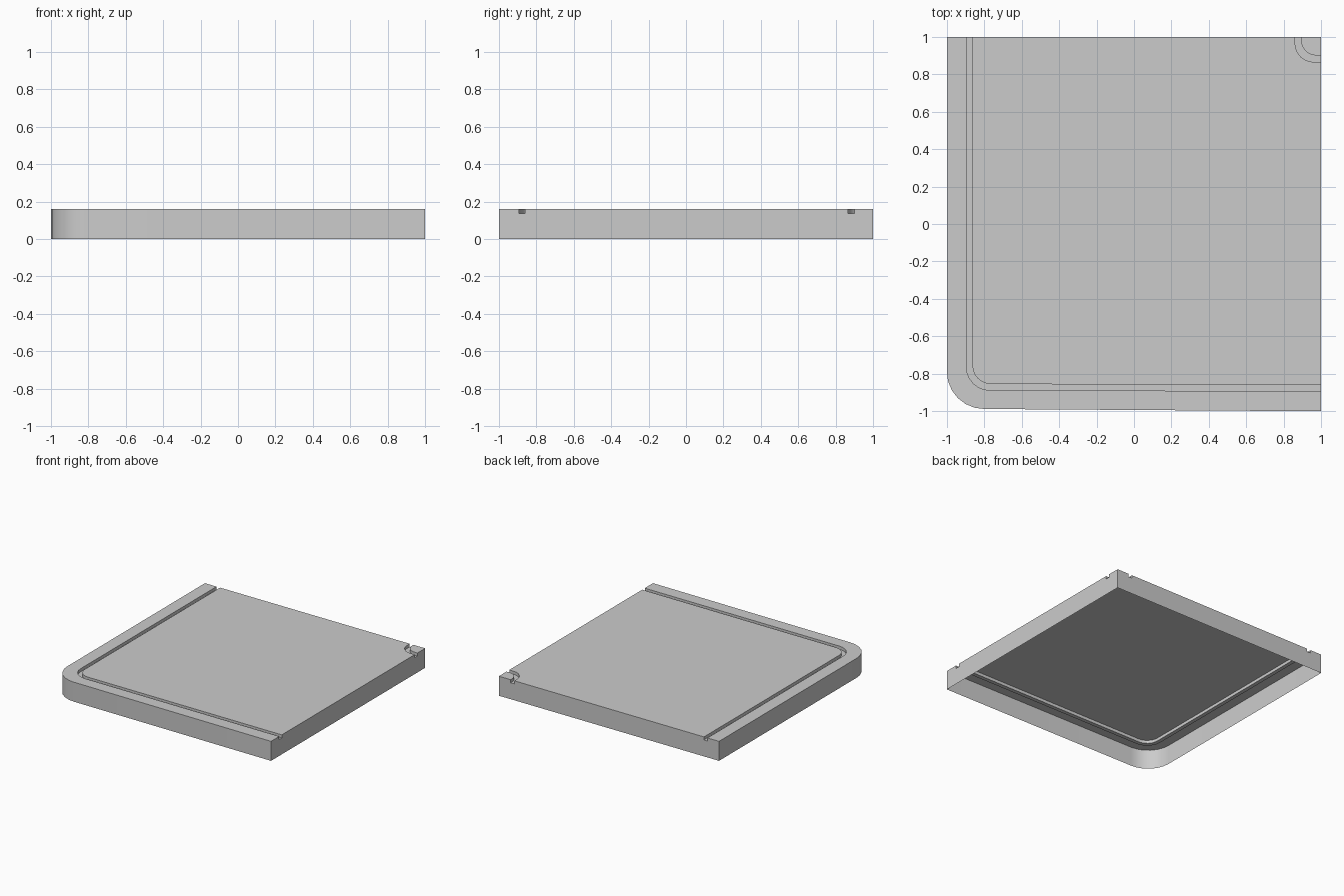
import bpy, bmesh, math

if "Cube" in bpy.data.objects:
    bpy.data.objects.remove(bpy.data.objects["Cube"])

TOP, FLOOR, SEG = 0.16, 0.135, 6
bm = bmesh.new()


def path(start, cx, cy, r, end):
    """Left edge, rounded lower-left corner, then bottom edge."""
    arc = [(cx - r * math.cos(a), cy - r * math.sin(a))
           for a in (i * math.pi / 2 / SEG for i in range(SEG + 1))]
    return [start] + arc + [end]


def face(pts):
    return bm.faces.new([bm.verts.new(p) for p in pts])


def at(pts, z):
    return [(x, y, z) for x, y in pts]


def strip(a, b):
    for i in range(len(a) - 1):
        face([a[i], a[i + 1], b[i + 1], b[i]])


# Outlines: slab edge, then both sides of the long groove and the corner groove
edge = path((-1, 1), -0.80, -0.788, 0.20, (1, -1))
long_out = path((-0.895, 1), -0.77, -0.763, 0.125, (1, -0.893))
long_in = path((-0.863, 1), -0.763, -0.755, 0.10, (1, -0.86))
small_out = path((0.86, 1), 0.96, 0.965, 0.10, (1, 0.865))
small_in = path((0.893, 1), 0.973, 0.98, 0.08, (1, 0.90))

# Top panels
face(at(edge + long_out[::-1], TOP))
face(at(long_in + small_out[::-1], TOP))
face(at(small_in + [(1, 1)], TOP))

# Groove walls and floors
for a, b in ((long_out, long_in), (small_out, small_in)):
    strip(at(a, TOP), at(a, FLOOR))
    strip(at(a, FLOOR), at(b, FLOOR))
    strip(at(b, FLOOR), at(b, TOP))

# Outer wall around the front and left sides
strip(at(edge, 0), at(edge, TOP))

# Notched walls where the grooves run out at the back and right
grooves = (long_out, long_in, small_out, small_in)
for end, place in ((0, lambda t, z: (t, 1, z)), (1, lambda t, z: (1, t, z))):
    a, b, c, d = [p[0][0] if end == 0 else p[-1][1] for p in grooves]
    prof = [(-1, 0), (-1, TOP)]
    for s, e in ((a, b), (c, d)):
        prof += [(s, TOP), (s, FLOOR), (e, FLOOR), (e, TOP)]
    prof += [(1, TOP), (1, 0)]
    face([place(t, z) for t, z in prof])

# Weld into one open-bottomed shell facing outward
bmesh.ops.remove_doubles(bm, verts=bm.verts[:], dist=1e-4)
bmesh.ops.recalc_face_normals(bm, faces=bm.faces[:])
if max(bm.faces, key=lambda f: f.calc_area()).normal.z < 0:
    bmesh.ops.reverse_faces(bm, faces=bm.faces[:])

mesh = bpy.data.meshes.new("grooved_slab")
bm.to_mesh(mesh)
bm.free()
slab = bpy.data.objects.new("grooved_slab", mesh)
bpy.context.collection.objects.link(slab)
bpy.context.view_layer.objects.active = slab
slab.select_set(True)
bpy.ops.object.shade_smooth_by_angle(angle=math.radians(30))
